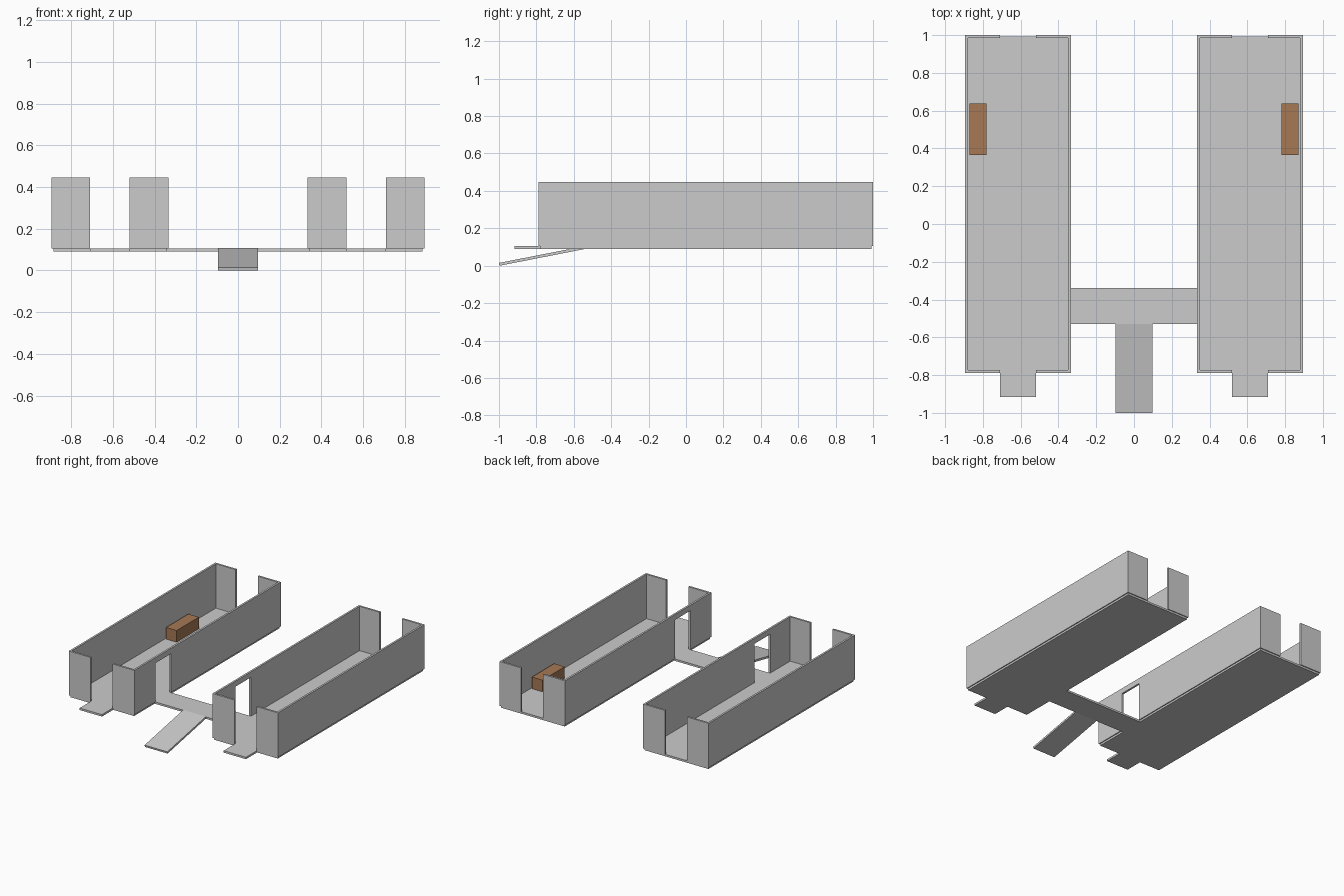
import bpy, bmesh

if "Cube" in bpy.data.objects:
    bpy.data.objects.remove(bpy.data.objects["Cube"])

Z0, Z1, TOP = 0.09, 0.105, 0.447      # floor underside, floor top, wall top
XI, XO = 0.341, 0.886                 # wall centre lines, inner and outer
YF, YB = -0.78, 0.992                 # wall centre lines, front and back
T = 0.0075                            # half wall thickness
DOOR = (0.52, 0.71)                   # end door opening
SIDE = (-0.53, -0.34)                 # side door opening


def prism(name, profile, x0, x1, mirror=False):
    """Extrude a (y, z) outline along x, optionally mirrored over x = 0."""
    bm = bmesh.new()
    face = bm.faces.new([bm.verts.new((x0, y, z)) for y, z in profile])
    ext = bmesh.ops.extrude_face_region(bm, geom=[face])
    moved = [v for v in ext["geom"] if isinstance(v, bmesh.types.BMVert)]
    bmesh.ops.translate(bm, vec=(x1 - x0, 0, 0), verts=moved)
    bmesh.ops.recalc_face_normals(bm, faces=bm.faces[:])
    mesh = bpy.data.meshes.new(name)
    bm.to_mesh(mesh)
    bm.free()
    ob = bpy.data.objects.new(name, mesh)
    bpy.context.collection.objects.link(ob)
    if mirror:
        ob.modifiers.new("Mirror", "MIRROR").use_mirror_merge = False
    return ob


def box(name, x, y, z, mirror=True):
    outline = [(y[0], z[0]), (y[1], z[0]), (y[1], z[1]), (y[0], z[1])]
    return prism(name, outline, x[0], x[1], mirror)


# Floors with a front doorstep each
box("hall_floor", (XI, XO), (YF, YB), (Z0, Z1))
box("doorstep", DOOR, (-0.917, YF), (Z0, Z1))

# Long outer walls
box("outer_wall", (XO - T, XO + T), (YF, YB), (Z1, TOP))

# Inner walls with a side doorway
a, b = SIDE
prism("inner_wall", [(YF, Z1), (a, Z1), (a, 0.405), (b, 0.405), (b, Z1),
                     (YB, Z1), (YB, TOP), (YF, TOP)], XI - T, XI + T, True)

# End walls either side of the door gaps
for end, yc in (("front", YF), ("back", YB)):
    box(end + "_wall_inner", (XI - T, DOOR[0]), (yc - T, yc + T), (Z1, TOP))
    box(end + "_wall_outer", (DOOR[1], XO + T), (yc - T, yc + T), (Z1, TOP))

# Walkway joining the halls, and its ramp
box("walkway", (-XI, XI), SIDE, (Z0, Z1), mirror=False)
prism("ramp", [(-1.0, 0.015), (-0.997, 0.0), (-0.527, 0.092), (-0.53, 0.107)],
      -0.097, 0.097)

# Wooden benches against the outer walls
bench = box("bench", (0.78, 0.87), (0.365, 0.637), (Z1, 0.195))
wood = bpy.data.materials.new("wood")
wood.diffuse_color = (0.38, 0.19, 0.09, 1)
wood.use_nodes = True
wood.node_tree.nodes["Principled BSDF"].inputs["Base Color"].default_value = wood.diffuse_color
bench.data.materials.append(wood)
